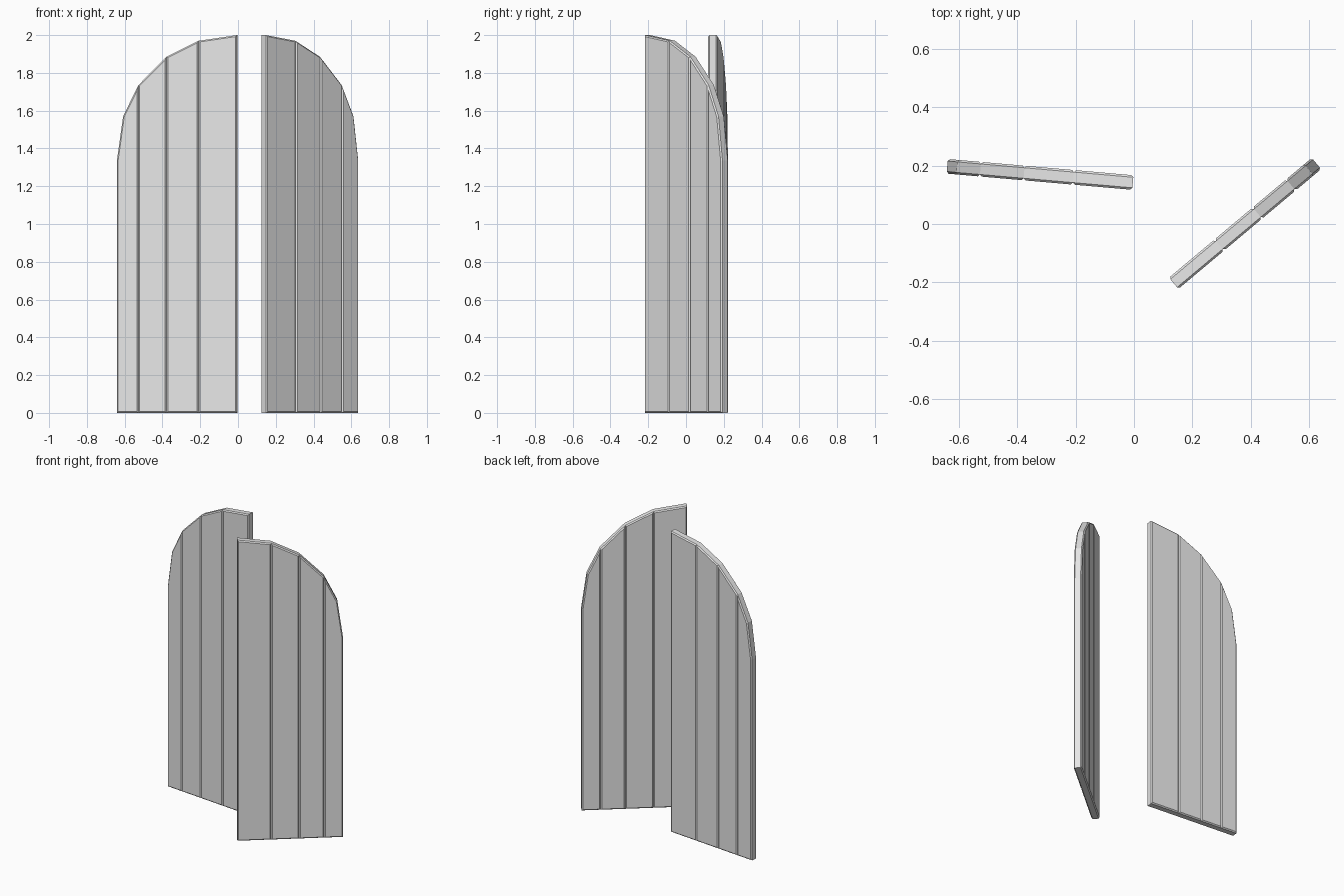
import bpy
import bmesh
import math
from mathutils import Matrix

cube = bpy.data.objects.get("Cube")
if cube:
    bpy.data.objects.remove(cube, do_unlink=True)

grey = bpy.data.materials.new("plain grey")
grey.use_nodes = True
grey.diffuse_color = (0.8, 0.8, 0.8, 1)
grey.node_tree.nodes["Principled BSDF"].inputs["Base Color"].default_value = (0.8, 0.8, 0.8, 1)

THICK = 0.05
BEVEL = 0.007
# Arched top edge of a door leaf: distance from the inner edge, height
ARCH = [(0, 2.0), (0.204, 1.97), (0.374, 1.885), (0.524, 1.735), (0.605, 1.57), (0.638, 1.335)]
# Each plank spans a run of arch points; the outer one has a kinked top
PLANKS = [(0, 1), (1, 2), (2, 3), (3, 5)]


def plank(name, top, side, placement):
    """Extruded plank outline with chamfered front and back rims."""
    outline = [(top[0][0], 0)] + top + [(top[-1][0], 0)]
    bm = bmesh.new()
    rims = []
    for y in (-THICK / 2, THICK / 2):
        rims.append([bm.verts.new((side * u, y, z)) for u, z in outline])
    faces = [bm.faces.new(rim) for rim in rims]
    rim_edges = [e for f in faces for e in f.edges]
    for i in range(len(outline)):
        j = (i + 1) % len(outline)
        bm.faces.new((rims[0][i], rims[0][j], rims[1][j], rims[1][i]))
    bmesh.ops.recalc_face_normals(bm, faces=bm.faces)
    bmesh.ops.bevel(bm, geom=rim_edges, offset=BEVEL, segments=1, affect='EDGES')
    bmesh.ops.recalc_face_normals(bm, faces=bm.faces)
    mesh = bpy.data.meshes.new(name)
    bm.to_mesh(mesh)
    bm.free()
    mesh.materials.append(grey)
    obj = bpy.data.objects.new(name, mesh)
    obj.matrix_world = placement
    bpy.context.collection.objects.link(obj)


def door(name, side, inner_edge, angle):
    """One leaf, swung about its inner edge."""
    placement = Matrix.Translation((*inner_edge, 0)) @ Matrix.Rotation(math.radians(angle), 4, 'Z')
    for n, (first, last) in enumerate(PLANKS, 1):
        plank(f"{name}_plank_{n}", ARCH[first:last + 1], side, placement)


door("right_door", -1, (-0.004, 0.142), -5)
door("left_door", 1, (0.136, -0.203), 40)
